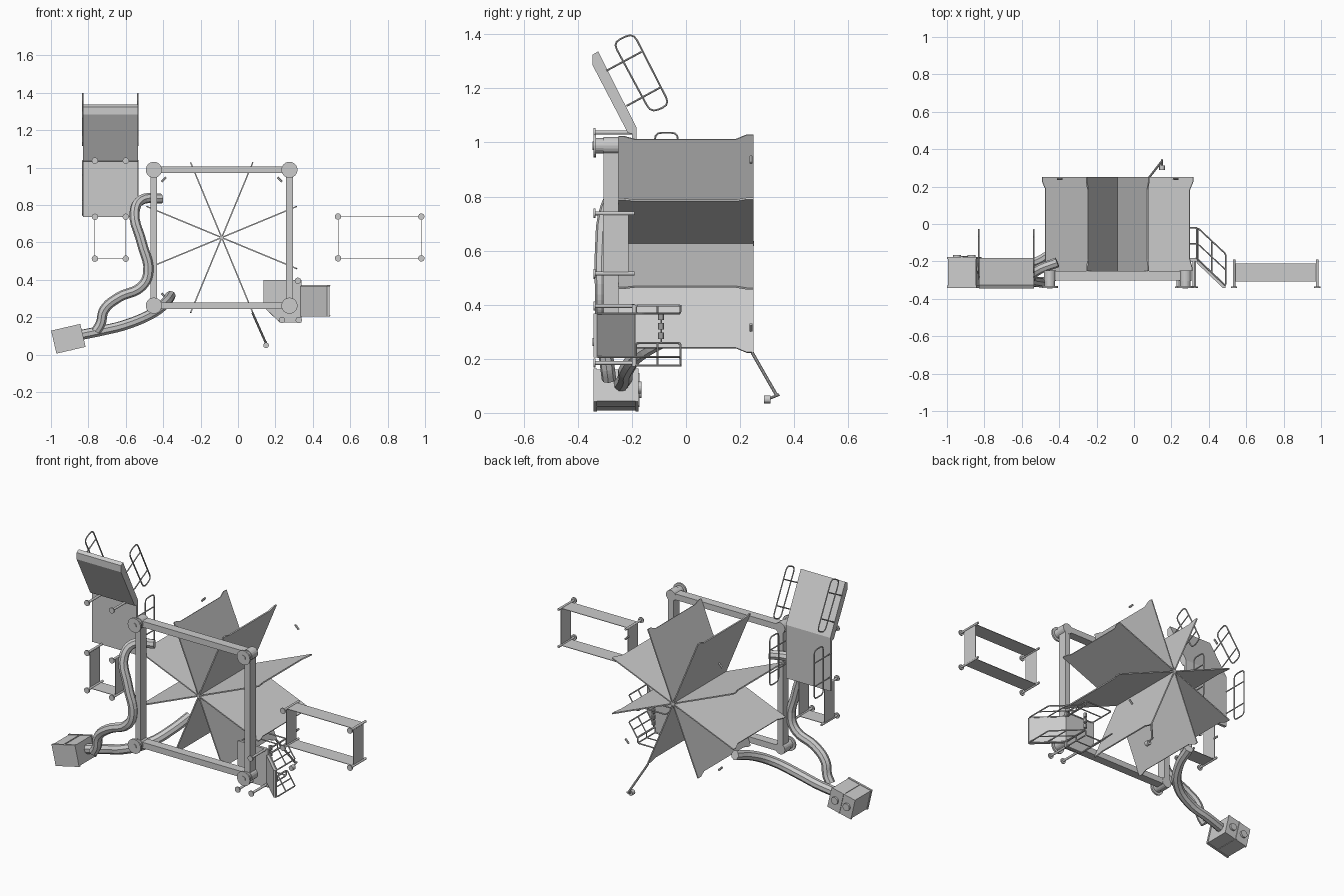
import bpy, bmesh, math
from mathutils import Vector, Matrix

if "Cube" in bpy.data.objects:
    bpy.data.objects.remove(bpy.data.objects["Cube"])


def finish(name, bm):
    bmesh.ops.recalc_face_normals(bm, faces=bm.faces)
    me = bpy.data.meshes.new(name)
    bm.to_mesh(me)
    bm.free()
    ob = bpy.data.objects.new(name, me)
    bpy.context.collection.objects.link(ob)
    return ob


def plate(name, pts, offset):
    """Flat polygon extruded along an offset vector."""
    bm = bmesh.new()
    face = bm.faces.new([bm.verts.new(p) for p in pts])
    ext = bmesh.ops.extrude_face_region(bm, geom=[face], use_keep_orig=True)
    bmesh.ops.translate(bm, vec=offset, verts=[v for v in ext["geom"] if isinstance(v, bmesh.types.BMVert)])
    return finish(name, bm)


def box(name, lo, hi):
    (a, b, c), (d, e, f) = lo, hi
    return plate(name, [(a, b, c), (d, b, c), (d, b, f), (a, b, f)], (0, e - b, 0))


def rod(name, a, b, r, sides=12):
    a, b = Vector(a), Vector(b)
    bm = bmesh.new()
    m = Matrix.Translation((a + b) / 2) @ (b - a).to_track_quat('Z', 'Y').to_matrix().to_4x4()
    bmesh.ops.create_cone(bm, cap_ends=True, segments=sides, radius1=r, radius2=r, depth=(b - a).length, matrix=m)
    return finish(name, bm)


def curve(name, pts, r, smooth=False, cyclic=False):
    cu = bpy.data.curves.new(name, 'CURVE')
    cu.dimensions = '3D'
    cu.bevel_depth, cu.bevel_resolution, cu.use_fill_caps = r, (2 if smooth else 1), True
    cu.resolution_u = 5
    sp = cu.splines.new('BEZIER' if smooth else 'POLY')
    if smooth:
        sp.bezier_points.add(len(pts) - 1)
        for bp, p in zip(sp.bezier_points, pts):
            bp.co = p
            bp.handle_left_type = bp.handle_right_type = 'AUTO'
    else:
        sp.points.add(len(pts) - 1)
        for q, p in zip(sp.points, pts):
            q.co = (*p, 1)
    sp.use_cyclic_u = cyclic
    for s in cu.splines:
        s.use_smooth = False
    ob = bpy.data.objects.new(name, cu)
    bpy.context.collection.objects.link(ob)


def rail(name, corners, feet, rad=0.02):
    """Loop of pipe with rounded corners plus straight cross bars."""
    c = [Vector(p) for p in corners]
    out = []
    for i, p in enumerate(c):
        a = p + (c[i - 1] - p).normalized() * rad
        b = p + (c[(i + 1) % len(c)] - p).normalized() * rad
        for t in (0, .33, .67, 1):
            out.append(a * (1 - t) ** 2 + p * 2 * t * (1 - t) + b * t * t)
    curve(name, out, 0.004, cyclic=True)
    for a, b in feet:
        rod(name + "_bar", a, b, 0.0035, 8)


def post(x, z, top=-0.19):
    rod("ground_post", (x, -0.335, z), (x, top, z), 0.007)
    rod("post_foot", (x, -0.342, z), (x, -0.335, z), 0.017, 16)


# square base frame with corner feet
X0, X1, Z0, Z1 = -0.45, 0.275, 0.262, 0.988
for x in (X0, X1):
    box("frame_upright", (x - .018, -.305, Z0), (x + .018, -.25, Z1))
    for z in (Z0, Z1):
        rod("corner_foot_disc", (x, -.342, z), (x, -.332, z), .043, 24)
        rod("corner_foot_leg", (x, -.335, z), (x, -.30, z), .028, 20)
        rod("corner_foot_cap", (x, -.346, z), (x, -.34, z), .015, 16)
        rod("frame_corner_joint", (x, -.306, z), (x, -.249, z), .032, 20)
for z in (Z0, Z1):
    box("frame_crossbar", (X0, -.303, z - .018), (X1, -.25, z + .018))

# eight radial wall panels with flared corners
CX, CZ = -0.087, 0.626
profile = [(0, -.25), (.43, -.25), (.43, -.23), (.418, -.19), (.418, .185), (.436, .225), (.436, .25), (0, .25)]
for k in range(8):
    t = math.radians(22.5 + 45 * k)
    n = Vector((-math.sin(t), 0, math.cos(t))) * .007
    pts = [Vector((CX + r * math.cos(t), y, CZ + r * math.sin(t))) - n / 2 for r, y in profile]
    plate("radial_panel", pts, n)
rod("panel_hub", (CX, -.251, CZ), (CX, .251, CZ), .009, 8)

# small clips at the four diagonals
for sx, sz in ((1, 1), (-1, 1), (1, -1), (-1, -1)):
    p = Vector((CX + sx * .31, .24, CZ + sz * .31))
    d = Vector((-sz * .012, 0, sx * .012))
    rod("corner_clip", p - d, p + d, .006, 6)

# upper left deck, ramp and their rails
L, R = -0.83, -0.535
box("upper_deck", (L, -.2, .735), (R, -.183, 1.045))
ramp = [(-.183, 1.03), (-.183, 1.055), (-.325, 1.337), (-.345, 1.325), (-.345, 1.285), (-.215, 1.035)]
plate("upper_ramp", [(L, y, z) for y, z in ramp], (R - L, 0, 0))
for x in (L, R):
    rail("ramp_rail", [(x, y, z) for y, z in ((-.27, 1.37), (-.195, 1.405), (-.06, 1.14), (-.13, 1.11))],
         [((x, -.295, 1.265), (x, -.165, 1.335)), ((x, -.22, 1.135), (x, -.092, 1.205))], .03)
    rail("deck_rail", [(x, y, z) for y, z in ((-.115, .745), (-.115, 1.036), (-.03, 1.036), (-.03, .745))],
         [((x, -.19, z), (x, -.03, z)) for z in (.82, .96)], .025)
for x in (-.765, -.6):
    for z in (1.037, .737, .513):
        post(x, z)


def sheet_box(name, x0, x1, z0, z1, sides):
    """Open band of thin sheets standing between posts."""
    e = .0015
    bands = {"left": (x0, x0, z0, z1), "right": (x1, x1, z0, z1),
             "bottom": (x0, x1, z0, z0), "top": (x0, x1, z1, z1)}
    for s in sides:
        a, b, c, d = bands[s]
        box(name + "_" + s, (a - e, -.307, c - e), (b + e, -.212, d + e))


# two post stands wrapped in thin sheet
sheet_box("left_stand", -.768, -.6, .513, .737, ("left", "right", "bottom"))
sheet_box("right_stand", .535, .98, .515, .738, ("left", "right", "bottom", "top"))
for x in (.535, .98):
    for z in (.515, .738):
        post(x, z)

# lower right deck, stair ramp, rails and climbing beads
deck = [(.137, .4), (.34, .4), (.34, .172), (.225, .172), (.137, .255)]
plate("lower_deck", [(x, -.2, z) for x, z in deck], (0, .014, 0))
stair = [(.34, -.188), (.49, -.33), (.49, -.342), (.475, -.342), (.335, -.208)]
plate("stair_ramp", [(x, y, .205) for x, y in stair], (0, 0, .163))
for z in (.207, .368):
    rail("stair_rail", [(.34, -.02, z), (.49, -.16, z), (.49, -.33, z), (.34, -.188, z)],
         [((.34, -.105, z), (.49, -.245, z)), ((.415, -.09, z), (.415, -.26, z))], .01)


def deck_rail(a, b):
    corners = [(*a, -.185), (*b, -.185), (*b, -.02), (*a, -.02)]
    rail("lower_deck_rail", [(x, y, z) for x, z, y in corners],
         [((a[0], -.105, a[1]), (b[0], -.105, b[1]))], .01)


deck_rail((.15, .396), (.335, .396))
deck_rail((.335, .398), (.335, .368))
deck_rail((.335, .207), (.335, .175))
deck_rail((.225, .175), (.335, .175))
deck_rail((.225, .175), (.14, .258))
for x, z in ((.32, .395), (.235, .185), (.325, .185)):
    post(x, z)
rod("bead_pole", (.28, -.092, .26), (.28, -.092, .37), .003, 8)
for z in (.285, .32, .355):
    rod("climbing_bead", (.28, -.092, z - .012), (.28, -.092, z + .012), .011, 10)

# two winding slide tubes
curve("upper_slide_tube", [(-.41, -.205, .835), (-.52, -.25, .825), (-.553, -.29, .76), (-.515, -.31, .6),
                           (-.48, -.31, .44), (-.515, -.31, .365), (-.64, -.31, .305), (-.715, -.3, .24),
                           (-.735, -.29, .165), (-.76, -.285, .125)], .027, smooth=True)
curve("lower_slide_tube", [(-.36, .05, .315), (-.39, -.07, .275), (-.46, -.17, .22), (-.6, -.22, .16),
                           (-.72, -.225, .13), (-.84, -.24, .105)], .028, smooth=True)

# tilted exit box with seams and round lids
spin = Matrix.Translation((-.907, 0, .085)) @ Matrix.Rotation(math.radians(-13), 4, 'Y')
for ob in (box("exit_box", (-.077, -.33, -.06), (.077, -.178, .06)),
           box("exit_box_lid", (-.08, -.186, -.063), (.08, -.176, .063)),
           box("exit_box_base", (-.08, -.342, -.063), (.08, -.33, .063)),
           box("exit_box_seam", (-.004, -.334, -.0635), (.004, -.172, .0635)),
           rod("exit_box_knob", (-.04, -.18, .0), (-.04, -.165, .0), .022, 16),
           rod("exit_box_knob", (.04, -.18, .0), (.04, -.165, .0), .022, 16)):
    ob.data.transform(spin)

# outward lamp arm at the back
rod("lamp_arm", (.078, .245, .222), (.148, .335, .065), .006, 10)
rod("lamp_crossbar", (.15, .345, .068), (.15, .30, .05), .005, 10)
rod("lamp_head", (.15, .312, .05), (.15, .288, .05), .015, 16)
